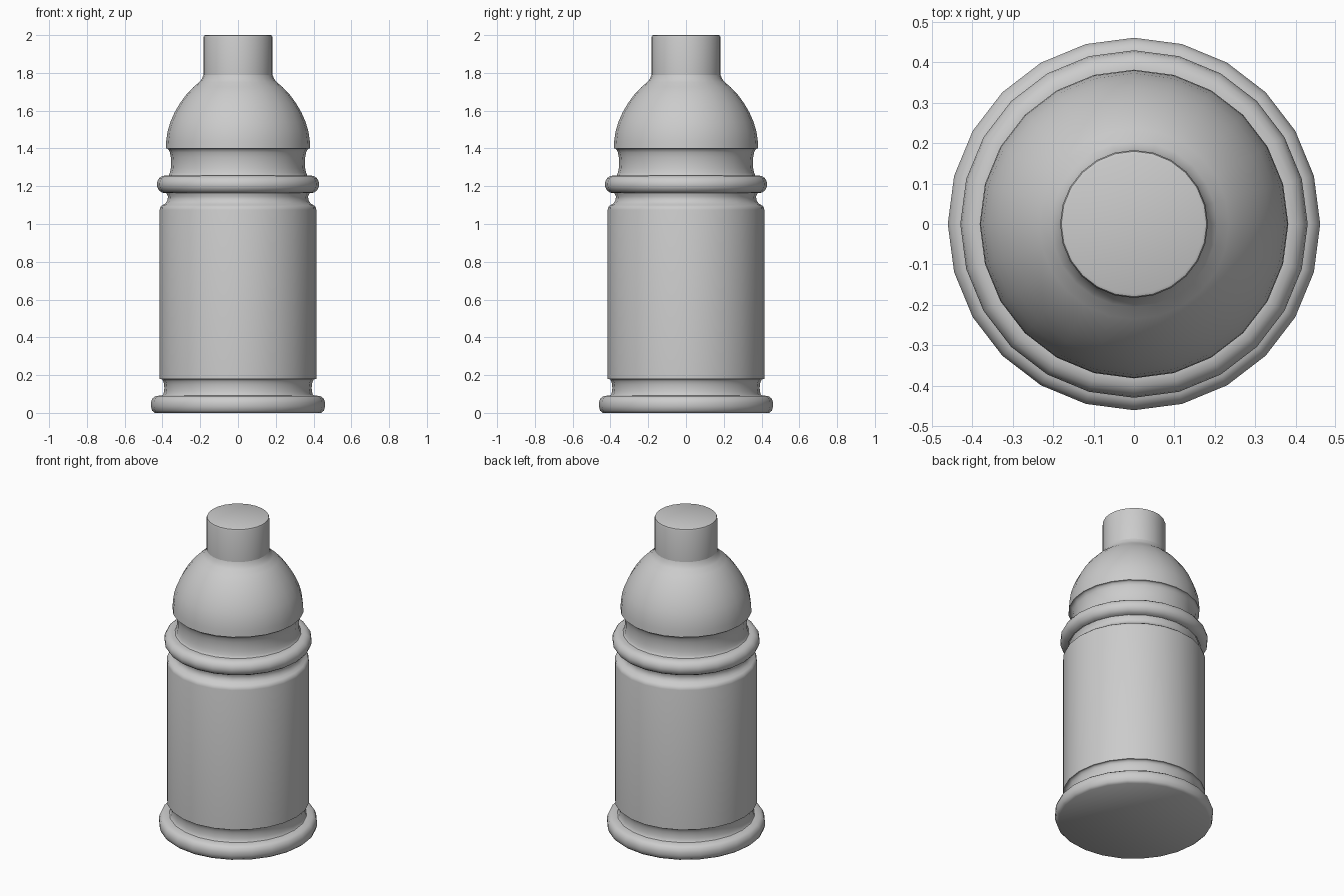
import bpy
import bmesh
import math

SIDES = 24

cube = bpy.data.objects.get("Cube")
if cube:
    bpy.data.objects.remove(cube, do_unlink=True)

grey = bpy.data.materials.new("plain grey")
grey.use_nodes = True
colour = (0.6, 0.6, 0.6, 1.0)
grey.diffuse_color = colour
grey.node_tree.nodes["Principled BSDF"].inputs["Base Color"].default_value = colour


def lathe(name, profile, cap_bottom=False, cap_top=False):
    """Turn a bottom-to-top (radius, height) profile around the z axis."""
    bm = bmesh.new()
    rings = []
    for r, z in profile:
        rings.append([bm.verts.new((r * math.cos(math.tau * i / SIDES),
                                    r * math.sin(math.tau * i / SIDES), z))
                      for i in range(SIDES)])
    for low, high in zip(rings, rings[1:]):
        for i in range(SIDES):
            j = (i + 1) % SIDES
            bm.faces.new((low[i], low[j], high[j], high[i]))
    if cap_bottom:
        bm.faces.new(rings[0][::-1])
    if cap_top:
        bm.faces.new(rings[-1])
    mesh = bpy.data.meshes.new(name)
    bm.to_mesh(mesh)
    bm.free()
    mesh.materials.append(grey)
    obj = bpy.data.objects.new(name, mesh)
    bpy.context.collection.objects.link(obj)
    bpy.context.view_layer.objects.active = obj
    obj.select_set(True)
    bpy.ops.object.shade_smooth_by_angle(angle=math.radians(40))
    obj.select_set(False)
    return obj


def bulge(r, depth, z0, z1, steps=8):
    """Half-ellipse profile: positive depth swells out, negative cuts a cove."""
    return [(r + depth * math.sin(math.pi * k / steps),
             (z0 + z1) / 2 - (z1 - z0) / 2 * math.cos(math.pi * k / steps))
            for k in range(steps + 1)]


# Rounded foot with a flat underside
lathe("foot_ring", [(0.44, 0), (0.455, 0.012), (0.461, 0.035), (0.461, 0.055),
                    (0.453, 0.077), (0.435, 0.09), (0.40, 0.092)], cap_bottom=True)

# Cove between the foot and the body
lathe("foot_groove", bulge(0.408, -0.018, 0.085, 0.18) + [(0.415, 0.18)])

# Straight body with a rounded shoulder
lathe("body", [(0.415, 0.18), (0.415, 1.075), (0.411, 1.09), (0.40, 1.10),
               (0.385, 1.108), (0.374, 1.125), (0.371, 1.145), (0.38, 1.166)])

# Protruding ring around the shoulder
lathe("collar_ring", bulge(0.385, 0.045, 1.163, 1.257) + [(0.36, 1.257)])

# Concave waist under the dome
lathe("waist", bulge(0.376, -0.022, 1.25, 1.40) + [(0.382, 1.40)])

# Dome curving in to the nozzle
lathe("dome", [(0.382, 1.40), (0.38, 1.44), (0.373, 1.49), (0.358, 1.54),
               (0.336, 1.59), (0.307, 1.64), (0.27, 1.69), (0.235, 1.726),
               (0.205, 1.751), (0.19, 1.77), (0.183, 1.79)])

# Closed cylindrical nozzle
lathe("nozzle", [(0.183, 1.78), (0.183, 1.988), (0.18, 1.997), (0.173, 2.0)],
      cap_top=True)
